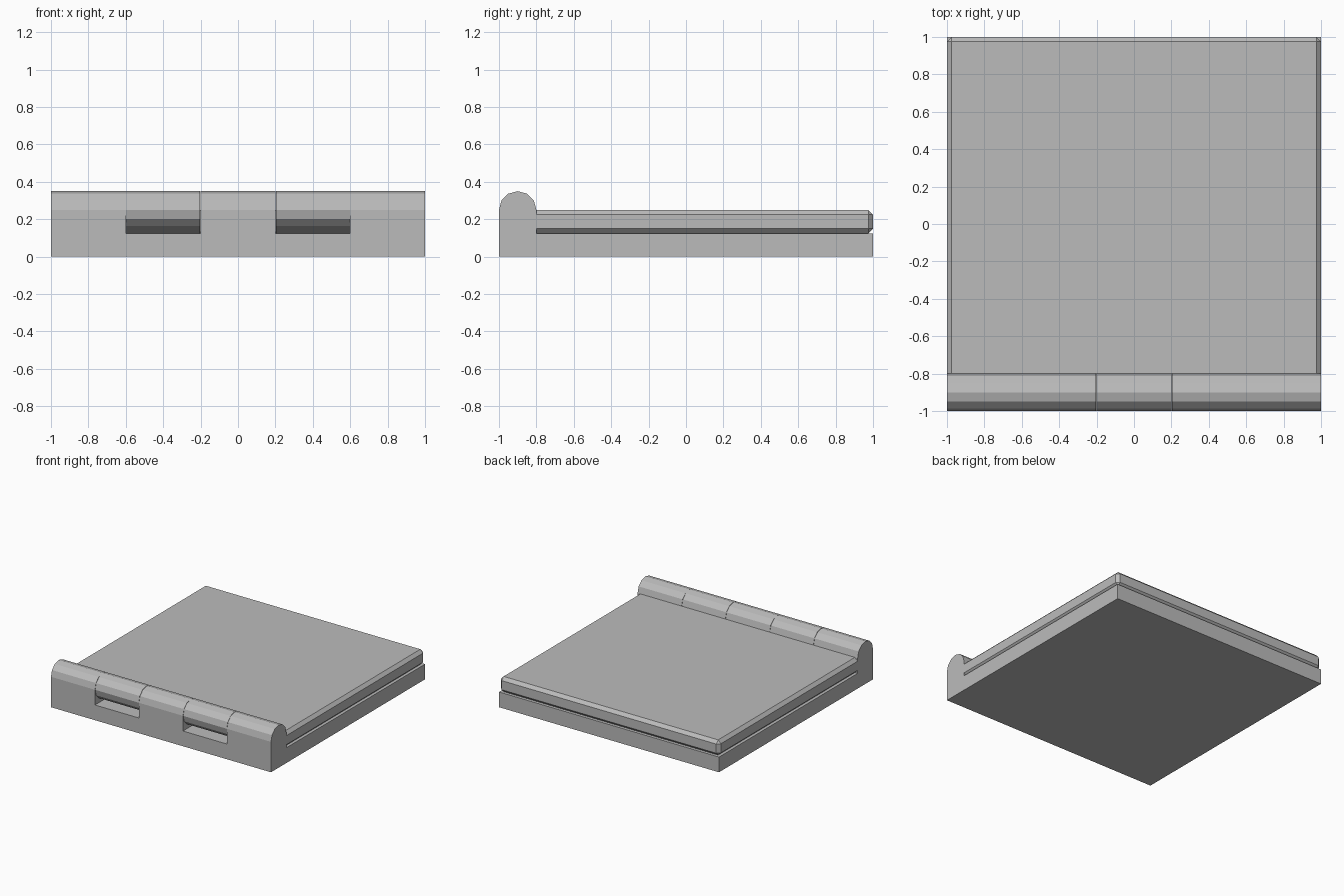
import bpy
import bmesh
from math import cos, sin, radians

cube = bpy.data.objects.get("Cube")
if cube:
    bpy.data.objects.remove(cube, do_unlink=True)

grey = bpy.data.materials.new("plain grey")
grey.use_nodes = True
grey.diffuse_color = (0.5, 0.5, 0.5, 1)
grey.node_tree.nodes["Principled BSDF"].inputs["Base Color"].default_value = (0.5, 0.5, 0.5, 1)

FRONT, BARREL_BACK, SEAM, LID_TOP = -1.0, -0.8, 0.125, 0.25
AXIS_Y, RADIUS, CHAMFER, GAP = -0.9, 0.1, 0.025, 0.002


def barrel_arc(start, end):
    """Points of the twelve-sided hinge barrel, in y and z."""
    return [(AXIS_Y + RADIUS * cos(radians(a)), LID_TOP + RADIUS * sin(radians(a)))
            for a in range(start, end + 1, 30)]


def extrude_x(name, profile, x0, x1):
    """Extrude a closed y-z profile along x."""
    bm = bmesh.new()
    face = bm.faces.new([bm.verts.new((x0, y, z)) for y, z in profile])
    top = bmesh.ops.extrude_face_region(bm, geom=[face])["geom"]
    moved = [v for v in top if isinstance(v, bmesh.types.BMVert)]
    bmesh.ops.translate(bm, verts=moved, vec=(x1 - x0, 0, 0))
    bmesh.ops.recalc_face_normals(bm, faces=bm.faces)
    return finish(name, bm)


def finish(name, bm):
    mesh = bpy.data.meshes.new(name)
    bm.to_mesh(mesh)
    bm.free()
    mesh.materials.append(grey)
    obj = bpy.data.objects.new(name, mesh)
    bpy.context.collection.objects.link(obj)
    return obj


def rect(y0, y1, z0, z1):
    return [(y0, z0), (y1, z0), (y1, z1), (y0, z1)]


# Base plate with a rounded hinge ridge along the front
base = extrude_x("base", [(FRONT, 0), (1, 0), (1, SEAM), (BARREL_BACK, SEAM)]
                 + barrel_arc(0, 180), -1, 1)

# Two notches in the ridge, each filled by a knuckle of the lid
for side, x0 in (("right", -0.6), ("left", 0.2)):
    x1 = x0 + 0.4
    cutter = extrude_x("notch_cutter", rect(-1.1, -0.75, SEAM, 0.5), x0, x1)
    cutter.hide_render = True
    notch = base.modifiers.new("notch", "BOOLEAN")
    notch.operation = "DIFFERENCE"
    notch.solver = "EXACT"
    notch.object = cutter
    bpy.context.view_layer.objects.active = base
    bpy.ops.object.modifier_apply(modifier=notch.name)
    bpy.data.objects.remove(cutter, do_unlink=True)
    extrude_x(side + "_lid_knuckle", barrel_arc(0, 240) + [(BARREL_BACK, SEAM)],
              x0 + GAP, x1 - GAP)

# Lid slab, chamfered everywhere except where it meets the hinge
lid = extrude_x("lid", rect(BARREL_BACK, 1, SEAM, LID_TOP), -1, 1)
bm = bmesh.new()
bm.from_mesh(lid.data)
free_edges = [e for e in bm.edges if any(v.co.y > 0 for v in e.verts)]
bmesh.ops.bevel(bm, geom=free_edges, offset=CHAMFER, segments=1,
                affect="EDGES", profile=0.5)
bm.to_mesh(lid.data)
bm.free()
